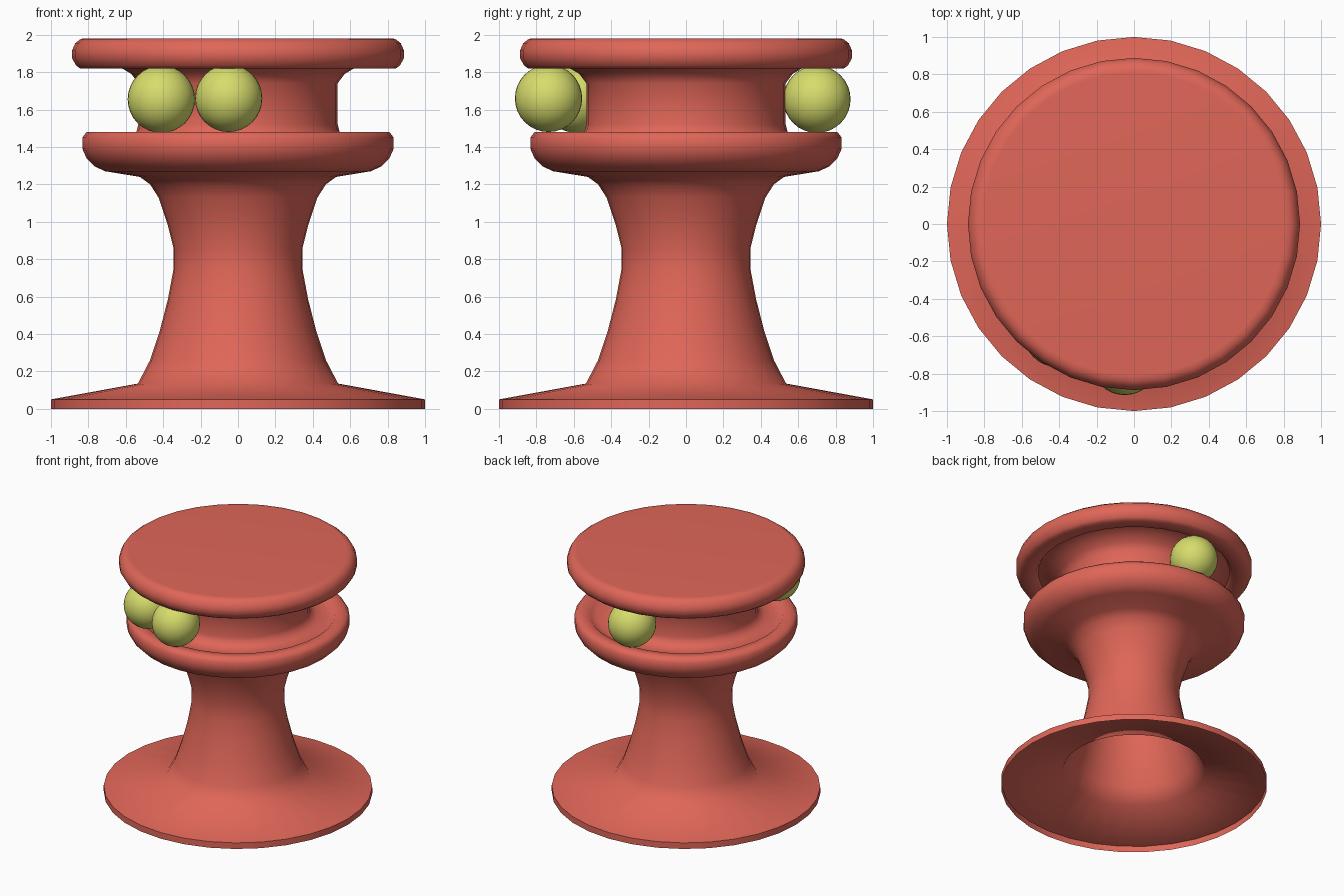
import bpy, bmesh, math

cube = bpy.data.objects.get("Cube")
if cube:
    bpy.data.objects.remove(cube, do_unlink=True)

SEGMENTS = 32


def material(name, rgb):
    mat = bpy.data.materials.new(name)
    mat.use_nodes = True
    color = (*rgb, 1.0)
    mat.diffuse_color = color
    mat.node_tree.nodes["Principled BSDF"].inputs["Base Color"].default_value = color
    return mat


def finish(obj, mat, angle):
    obj.data.materials.append(mat)
    bpy.ops.object.select_all(action="DESELECT")
    obj.select_set(True)
    bpy.context.view_layer.objects.active = obj
    bpy.ops.object.shade_smooth_by_angle(angle=math.radians(angle))


def lathe(name, profile, mat):
    """Revolve a (radius, height) profile around the z axis."""
    bm = bmesh.new()
    verts = [bm.verts.new((r, 0, z)) for r, z in profile]
    edges = [bm.edges.new(pair) for pair in zip(verts, verts[1:])]
    bmesh.ops.spin(bm, geom=verts + edges, cent=(0, 0, 0), axis=(0, 0, 1),
                   angle=math.tau, steps=SEGMENTS, use_duplicate=False)
    bmesh.ops.remove_doubles(bm, verts=bm.verts, dist=0.0005)
    bmesh.ops.recalc_face_normals(bm, faces=bm.faces)
    # The shell is open below, so make sure the top cap faces up
    bm.normal_update()
    cap = max(bm.faces, key=lambda f: f.calc_center_median().z)
    if cap.normal.z < 0:
        bmesh.ops.reverse_faces(bm, faces=bm.faces)
    mesh = bpy.data.meshes.new(name)
    bm.to_mesh(mesh)
    bm.free()
    obj = bpy.data.objects.new(name, mesh)
    bpy.context.collection.objects.link(obj)
    finish(obj, mat, 60)
    return obj


red = material("warm_red", (0.745, 0.133, 0.098))
lime = material("yellow_green", (0.68, 0.72, 0.15))

# Flared foot and waisted column, open underneath
foot = [(1, 0), (1, 0.05), (0.535, 0.135)]
column = [(0.47, 0.26), (0.42, 0.41), (0.375, 0.585), (0.345, 0.745),
          (0.345, 0.86), (0.375, 0.98), (0.425, 1.13), (0.47, 1.2),
          (0.525, 1.24)]
# Lower tray with a rounded rim and a shallow ball track
tray = [(0.71, 1.27), (0.765, 1.295), (0.81, 1.34), (0.832, 1.39),
        (0.832, 1.45), (0.81, 1.48), (0.73, 1.48), (0.705, 1.455),
        (0.66, 1.445), (0.59, 1.45), (0.545, 1.475)]
# Hub, upper ball track and lid
hub = [(0.533, 1.52), (0.533, 1.74), (0.57, 1.79), (0.62, 1.82),
       (0.67, 1.845), (0.72, 1.85), (0.74, 1.82)]
lid = [(0.845, 1.82), (0.865, 1.835), (0.888, 1.875), (0.888, 1.915),
       (0.87, 1.955), (0.84, 1.978), (0.81, 1.98), (0, 1.98)]
lathe("pedestal", foot + column + tray + hub + lid, red)

# Balls riding in the track
balls = {"ball_front": (-0.05, -0.735, 1.66),
         "ball_front_side": (-0.41, -0.585, 1.655),
         "ball_back": (0, 0.7, 1.655)}
for name, place in balls.items():
    bpy.ops.mesh.primitive_uv_sphere_add(segments=SEGMENTS, ring_count=16,
                                         radius=0.18, location=place)
    ball = bpy.context.object
    ball.name = name
    finish(ball, lime, 60)
